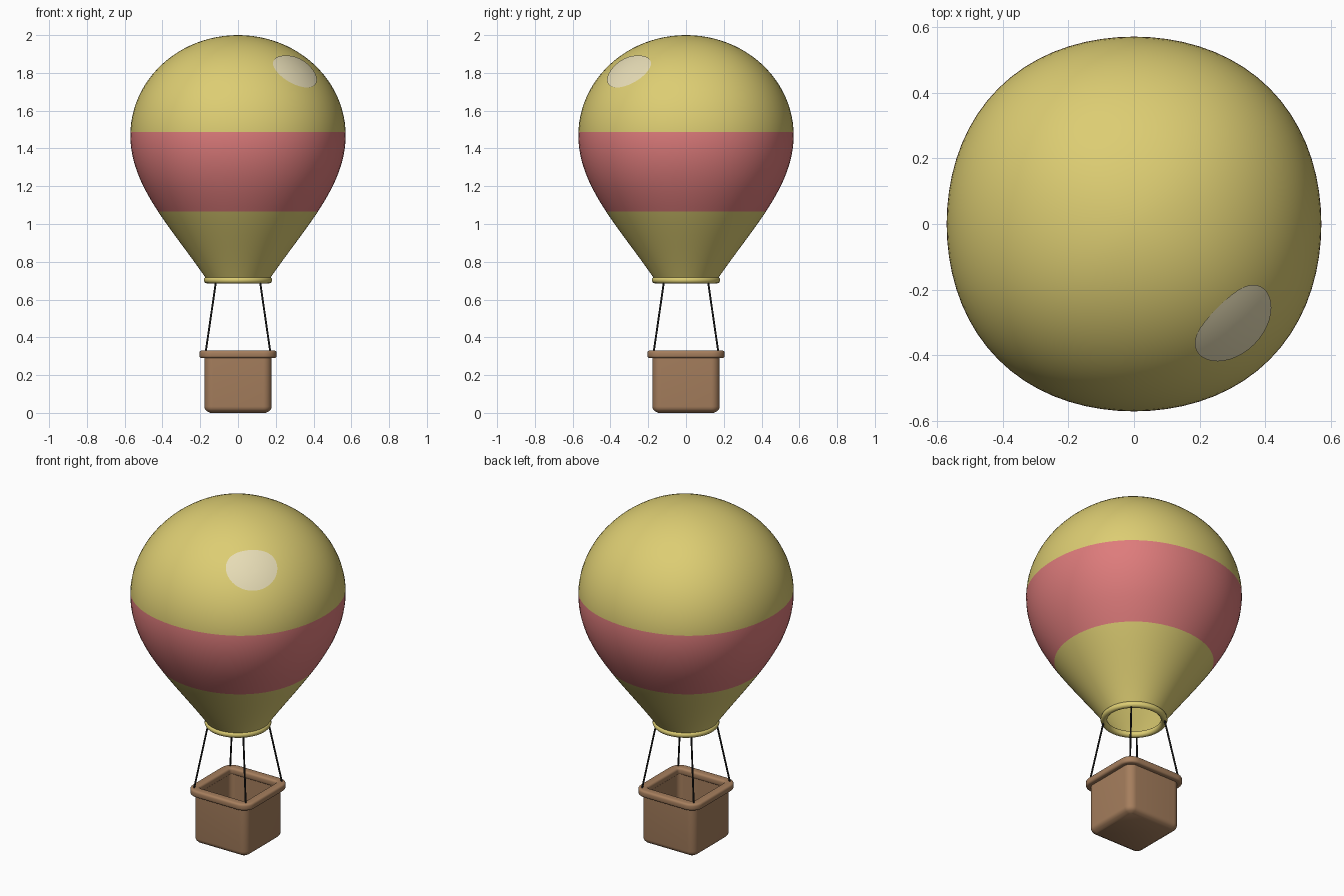
import bpy, bmesh
from math import sin, cos, pi, radians
from mathutils import Vector

old = bpy.data.objects.get("Cube")
if old:
    bpy.data.objects.remove(old, do_unlink=True)


def material(name, rgb):
    m = bpy.data.materials.new(name)
    m.use_nodes = True
    m.diffuse_color = (*rgb, 1)
    bsdf = m.node_tree.nodes["Principled BSDF"]
    bsdf.inputs["Base Color"].default_value = (*rgb, 1)
    bsdf.inputs["Roughness"].default_value = 0.7
    return m


yellow = material("yellow fabric", (0.72, 0.61, 0.17))
pink = material("pink fabric", (0.73, 0.20, 0.20))
cream = material("cream highlight", (0.80, 0.72, 0.47))
brown = material("brown wicker", (0.38, 0.21, 0.11))
black = material("black rope", (0.012, 0.012, 0.012))


def finish(name, bm, mats, angle=40):
    bmesh.ops.recalc_face_normals(bm, faces=bm.faces)
    mesh = bpy.data.meshes.new(name)
    bm.to_mesh(mesh)
    bm.free()
    for m in mats:
        mesh.materials.append(m)
    ob = bpy.data.objects.new(name, mesh)
    bpy.context.collection.objects.link(ob)
    bpy.ops.object.select_all(action="DESELECT")
    ob.select_set(True)
    bpy.context.view_layer.objects.active = ob
    bpy.ops.object.shade_smooth_by_angle(angle=radians(angle))
    return ob


def loft(rings, loop=False, cap_start=False, cap_end=False):
    """Skin a list of point rings; loop joins the last ring to the first."""
    bm = bmesh.new()
    rows = [[bm.verts.new(p) for p in ring] for ring in rings]
    pairs = list(zip(rows, rows[1:]))
    if loop:
        pairs.append((rows[-1], rows[0]))
    for a, b in pairs:
        n = len(a)
        for i in range(n):
            j = (i + 1) % n
            bm.faces.new((a[i], a[j], b[j], b[i]))
    if cap_start:
        bm.faces.new(rows[0])
    if cap_end:
        bm.faces.new(rows[-1])
    return bm


def rounded_square(half, radius, z, steps=8):
    c = half - radius
    ring = []
    for k in range(4):
        mid = pi / 4 + k * pi / 2
        cx = c if cos(mid) > 0 else -c
        cy = c if sin(mid) > 0 else -c
        for i in range(steps + 1):
            a = k * pi / 2 + i / steps * pi / 2
            ring.append((cx + radius * cos(a), cy + radius * sin(a), z))
    return ring


# Envelope: elliptical dome above, tapering curve down to the neck
WIDE, MID, DOME = 0.57, 1.47, 0.53


def envelope_point(r, z, a):
    squareness = 0.012 * min(1, max(0, (z - 0.72) / 0.5))
    r *= 1 + squareness * (1 - cos(4 * a))
    return Vector((r * cos(a), r * sin(a), z))


def bezier(t, p):
    u = 1 - t
    return u**3 * p[0] + 3 * u * u * t * p[1] + 3 * u * t * t * p[2] + t**3 * p[3]


profile = []
for i in range(24):
    t = 1 - i / 24
    profile.append((bezier(t, (WIDE, WIDE, 0.36, 0.168)),
                    bezier(t, (MID, 1.20, 0.99, 0.71))))
for i in range(24):
    phi = i / 24 * pi / 2
    profile.append((WIDE * cos(phi), MID + DOME * sin(phi)))

SEG = 72
bm = loft([[envelope_point(r, z, 2 * pi * k / SEG) for k in range(SEG)]
           for r, z in profile])
top = bm.verts.new((0, 0, MID + DOME))
bm.verts.ensure_lookup_table()
last = [bm.verts[(len(profile) - 1) * SEG + k] for k in range(SEG)]
for k in range(SEG):
    bm.faces.new((last[k], last[(k + 1) % SEG], top))

# Coloured band cut into the envelope
LOW, HIGH = 1.067, 1.487
for height in (LOW, HIGH):
    bmesh.ops.bisect_plane(bm, geom=bm.verts[:] + bm.edges[:] + bm.faces[:],
                           dist=1e-5, plane_co=(0, 0, height), plane_no=(0, 0, 1))
for f in bm.faces:
    f.material_index = int(LOW < f.calc_center_median().z < HIGH)
finish("envelope", bm, [yellow, pink], 60)

# Oval shine patch hugging the dome on its front left
patch = []
for k in range(1, 8):
    ring = []
    for i in range(40):
        a = 2 * pi * i / 40
        phi = 0.703 + 0.21 * k / 7 * sin(a)
        r = WIDE * cos(phi)
        theta = -pi / 4 + 0.14 * k / 7 * cos(a) / r
        p = envelope_point(r, MID + DOME * sin(phi), theta)
        ring.append(p + 0.004 * (p - Vector((0, 0, MID))).normalized())
    patch.append(ring)
shine = finish("shine_patch", loft(patch, cap_start=True), [cream])
if shine.data.polygons[0].normal.z < 0:
    shine.data.flip_normals()

# Neck ring: a rounded tube
tube = []
for i in range(12):
    a = 2 * pi * i / 12
    r = 0.163 + 0.018 * cos(a)
    tube.append(rounded_square(r, r, 0.703 + 0.018 * sin(a), 14))
bm = loft(tube, loop=True)
bmesh.ops.remove_doubles(bm, verts=bm.verts, dist=1e-5)
finish("neck_ring", bm, [yellow], 60)

# Basket: open box with a rounded bottom and thick walls
sections = []
for i in range(6):
    a = i / 5 * pi / 2
    inset = 0.03 * (1 - sin(a))
    sections.append(rounded_square(0.178 - inset, 0.045 - inset, 0.03 * (1 - cos(a)) + 0.004))
sections += [rounded_square(0.178, 0.045, 0.315),
             rounded_square(0.158, 0.03, 0.315),
             rounded_square(0.158, 0.03, 0.03)]
finish("basket", loft(sections, cap_start=True, cap_end=True), [brown])

# Basket rim: rounded band around the opening
band = []
for cx, cz, start in ((0.193, 0.318, 0), (0.164, 0.318, 1),
                      (0.164, 0.302, 2), (0.193, 0.302, 3)):
    for i in range(4):
        a = (start + i / 3) * pi / 2
        half = cx + 0.012 * cos(a)
        band.append(rounded_square(half, half - 0.135, cz + 0.012 * sin(a)))
finish("basket_rim", loft(band, loop=True), [brown])

# Four ropes from the rim corners up to the neck ring
for sx, side in ((1, "left"), (-1, "right")):
    for sy, end in ((-1, "front"), (1, "back")):
        low = Vector((sx * 0.172, sy * 0.172, 0.315))
        high = Vector((sx * 0.116, sy * 0.116, 0.70))
        d = high - low
        bm = bmesh.new()
        bmesh.ops.create_cone(bm, cap_ends=True, segments=8, radius1=0.005,
                              radius2=0.005, depth=d.length)
        bm.transform(d.to_track_quat("Z", "Y").to_matrix().to_4x4())
        bmesh.ops.translate(bm, verts=bm.verts, vec=(low + high) / 2)
        finish(f"rope_{end}_{side}", bm, [black], 50)

# Rest the basket on the ground
for ob in bpy.data.objects:
    if ob.name == "basket":
        for v in ob.data.vertices:
            if v.co.z < 0.0041:
                v.co.z = 0
